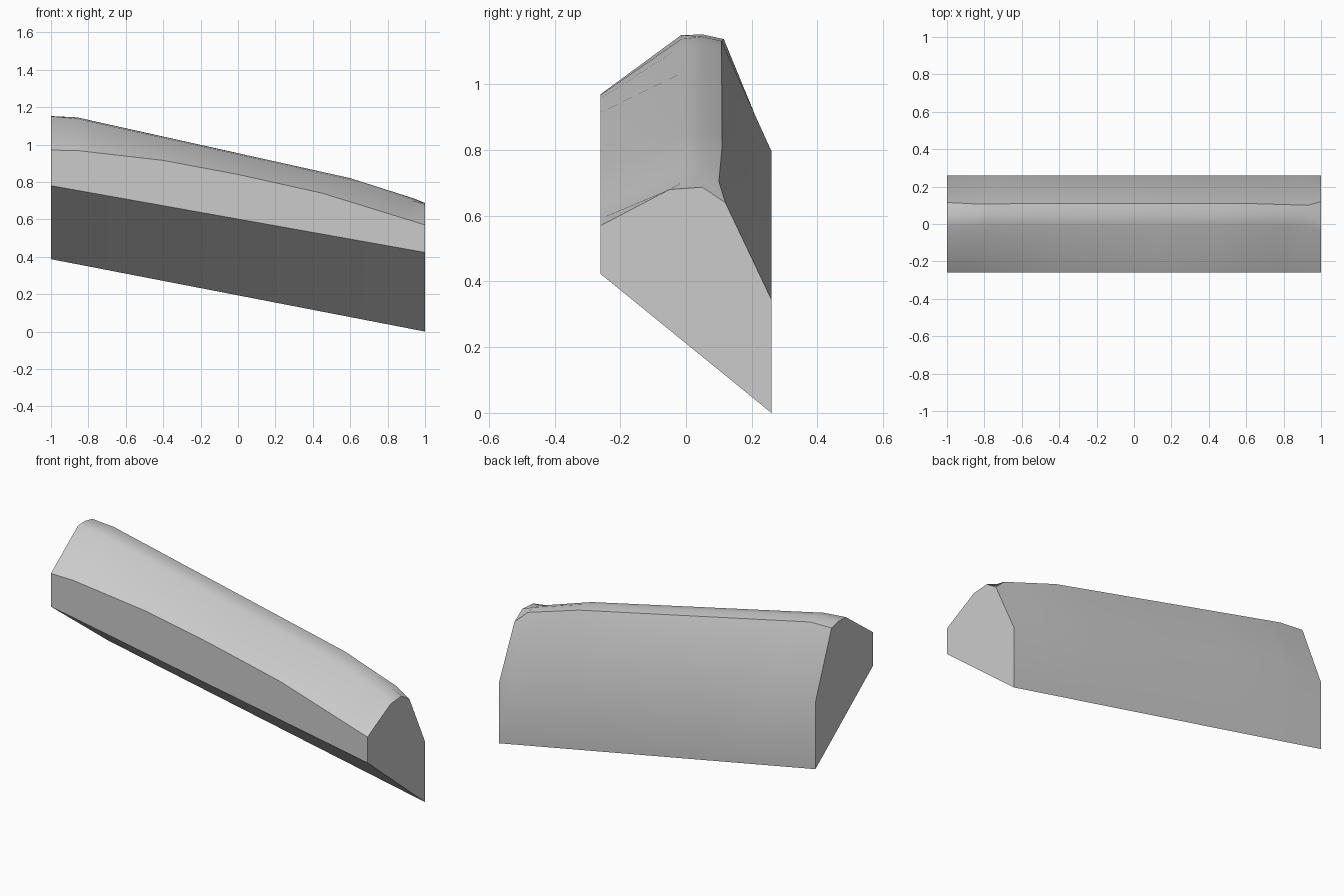
import bpy, bmesh, math

if "Cube" in bpy.data.objects:
    bpy.data.objects.remove(bpy.data.objects["Cube"])


def track(points, x):
    """Linear interpolation along a lengthwise edge."""
    for (x0, v0), (x1, v1) in zip(points, points[1:]):
        if x <= x1:
            return v0 + (v1 - v0) * (x - x0) / (x1 - x0)
    return points[-1][1]


# Lengthwise edges of the bar, seen from the front
front_edge = [(-1, .97), (-.86, .968), (-.4, .915), (0, .84), (.45, .74), (1, .57)]
ridge = [(-1, 1.152), (-.86, 1.145), (.6, .82), (.93, .715), (1, .687)]
ridge_front = [(-1, 1.15), (-.86, 1.138), (.6, .812), (.93, .70), (1, .68)]
ridge_back = [(-1, 1.138), (-.86, 1.132), (.6, .81), (.93, .705), (1, .64)]
back_edge = [(-1, .77), (-.76, .797), (.11, .606), (.5, .503), (.81, .41), (1, .345)]
ridge_front_y = [(-1, -.015), (.6, -.005), (.93, -.015), (1, -.05)]
ridge_back_y = [(-1, .115), (-.86, .108), (.6, .11), (.93, .10), (1, .12)]
stations = [-1, -.86, -.76, -.4, 0, .11, .45, .6, .81, .93, 1]

# Loft the seven-sided cross-section along the slanted bar
bm = bmesh.new()
rings = []
for x in stations:
    slope = (1 - x) / 2
    section = [
        (-.26, .423 + .357 * slope),
        (-.26, track(front_edge, x)),
        (track(ridge_front_y, x), track(ridge_front, x)),
        (.05, track(ridge, x)),
        (track(ridge_back_y, x), track(ridge_back, x)),
        (.26, track(back_edge, x)),
        (.26, .387 * slope),
    ]
    rings.append([bm.verts.new((x, y, z)) for y, z in section])
for a, b in zip(rings, rings[1:]):
    for i in range(7):
        j = (i + 1) % 7
        bm.faces.new((a[i], b[i], b[j], a[j]))

# Flat ends
bm.faces.new(rings[0])
bm.faces.new(rings[-1])
bmesh.ops.recalc_face_normals(bm, faces=bm.faces)

mesh = bpy.data.meshes.new("sloped_bar")
bm.to_mesh(mesh)
bm.free()
bar = bpy.data.objects.new("sloped_bar", mesh)
bpy.context.collection.objects.link(bar)
bpy.context.view_layer.objects.active = bar
bar.select_set(True)
bpy.ops.object.shade_smooth_by_angle(angle=math.radians(35))
